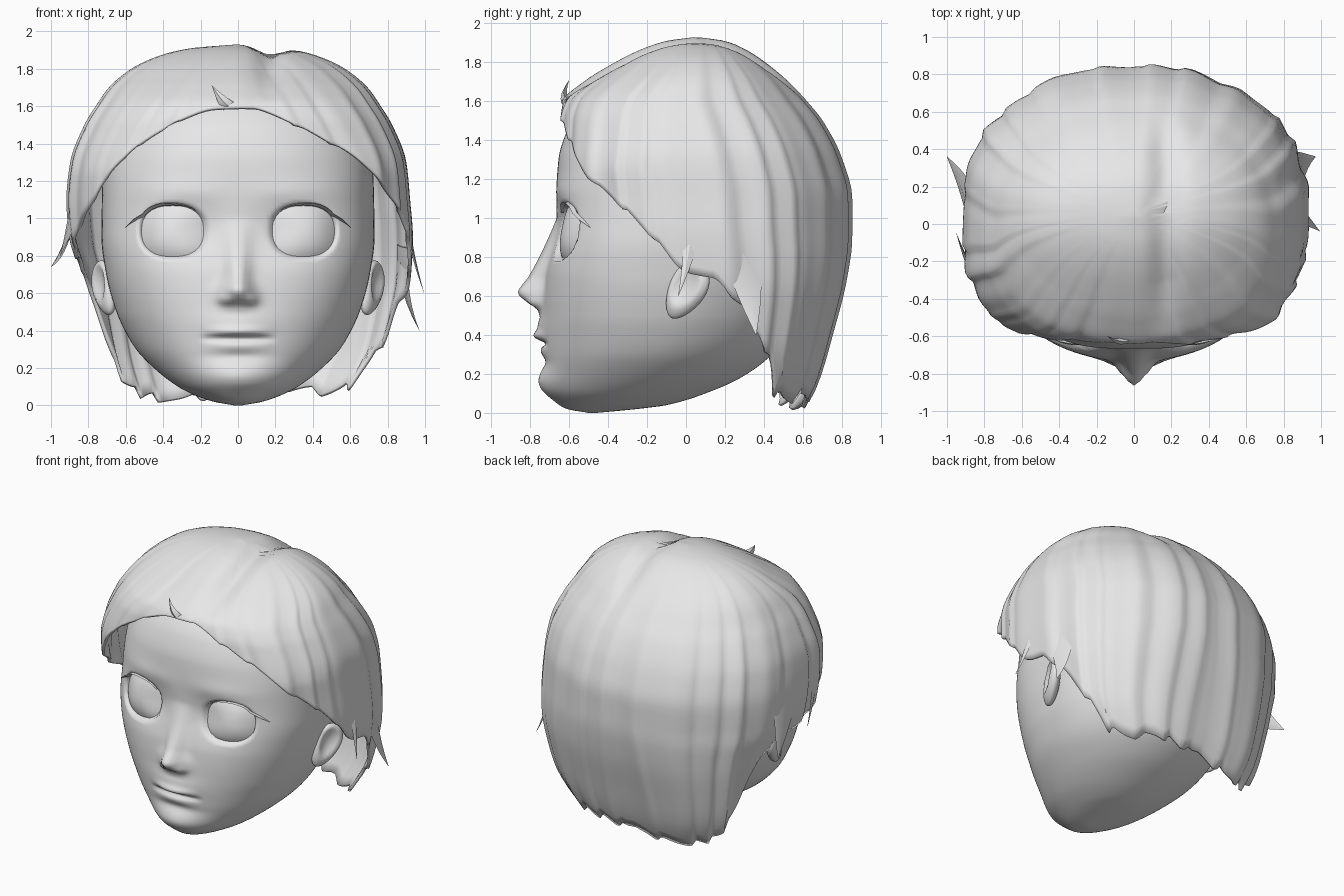
import bpy, bmesh, math
from mathutils import Vector, Matrix

if "Cube" in bpy.data.objects:
    bpy.data.objects.remove(bpy.data.objects["Cube"])

grey = bpy.data.materials.new("plain grey")
grey.diffuse_color = (0.8, 0.8, 0.8, 1)
grey.use_nodes = True
grey.node_tree.nodes["Principled BSDF"].inputs["Base Color"].default_value = grey.diffuse_color


def curve(table, z):
    """Smooth monotone interpolation of (z, value) pairs."""
    if z <= table[0][0]:
        return table[0][1]
    if z >= table[-1][0]:
        return table[-1][1]
    n = len(table)
    s = [(table[i + 1][1] - table[i][1]) / (table[i + 1][0] - table[i][0]) for i in range(n - 1)]
    k = max(i for i in range(n - 1) if table[i][0] <= z)

    def slope(i):
        if i == 0 or i == n - 1:
            return s[0] if i == 0 else s[-1]
        a, b = s[i - 1], s[i]
        return 0 if a * b <= 0 else 2 * a * b / (a + b)
    h = table[k + 1][0] - table[k][0]
    t = (z - table[k][0]) / h
    return ((2*t**3 - 3*t*t + 1) * table[k][1] + (t**3 - 2*t*t + t) * h * slope(k)
            + (3*t*t - 2*t**3) * table[k + 1][1] + (t**3 - t*t) * h * slope(k + 1))


def spow(v, p):
    return math.copysign(abs(v) ** p, v)


def clamp(v):
    return max(0, min(1, v))


def bump(a, sa, b=0, sb=1):
    return math.exp(-(a / sa) ** 2 - (b / sb) ** 2)


def finish(name, bm, recalc=False, angle=40):
    if recalc:
        bmesh.ops.recalc_face_normals(bm, faces=bm.faces[:])
    me = bpy.data.meshes.new(name)
    bm.to_mesh(me)
    bm.free()
    me.materials.append(grey)
    ob = bpy.data.objects.new(name, me)
    bpy.context.collection.objects.link(ob)
    bpy.ops.object.select_all(action='DESELECT')
    ob.select_set(True)
    bpy.context.view_layer.objects.active = ob
    bpy.ops.object.shade_smooth_by_angle(angle=math.radians(angle))
    return ob


def loft(name, rows, closed=True, caps=(True, True), recalc=False, angle=40):
    """Skin a list of point rows, listed from the top down."""
    bm = bmesh.new()
    vs = [[bm.verts.new(p) for p in r] for r in rows]
    n = len(rows[0])
    for i in range(len(rows) - 1):
        for j in range(n if closed else n - 1):
            k = (j + 1) % n
            bm.faces.new((vs[i][j], vs[i + 1][j], vs[i + 1][k], vs[i][k]))
    if caps[0]:
        bm.faces.new(vs[0])
    if caps[1]:
        bm.faces.new(vs[-1][::-1])
    return finish(name, bm, recalc, angle)


# ---- Head: half width, front, back and front squareness by height
HW = [(0, .02), (.02, .13), (.05, .22), (.1, .32), (.2, .45), (.3, .545), (.4, .605), (.5, .65),
      (.7, .705), (.9, .73), (1.2, .725), (1.4, .69), (1.6, .56), (1.72, .4), (1.79, .22), (1.82, .02)]
HF = [(0, -.5), (.02, -.61), (.05, -.66), (.12, -.715), (.19, -.73), (.27, -.735), (.4, -.737),
      (.55, -.733), (.7, -.72), (.8, -.70), (.9, -.68), (1, -.668), (1.15, -.665), (1.3, -.655),
      (1.45, -.61), (1.6, -.5), (1.72, -.34), (1.79, -.17), (1.82, 0)]
HB = [(0, -.46), (.02, -.25), (.04, -.1), (.1, .1), (.18, .28), (.28, .42), (.4, .52), (.6, .6),
      (.9, .66), (1.2, .64), (1.45, .54), (1.6, .42), (1.72, .27), (1.79, .12), (1.82, .02)]
HN = [(0, 1.95), (.3, 2.15), (.6, 2.45), (.9, 2.75), (1.1, 2.6), (1.4, 2.25), (1.8, 2)]
EX, EZ, ERX, ERZ = .35, .932, .165, .136
NOSE = [(.49, 0), (.53, .025), (.57, .085), (.62, .135), (.66, .115), (.7, .088), (.8, .055), (.9, .03), (1, 0)]
NOSE_W = [(.5, .085), (.6, .08), (.7, .06), (1, .06)]


def head_ring(z):
    f, b = curve(HF, z), curve(HB, z)
    return curve(HW, z), (f + b) / 2, (b - f) / 2


def base_y(x, z):
    w, c, b = head_ring(z)
    n = curve(HN, z)
    return c - b * max(0, 1 - abs(x / w) ** n) ** (1 / n)


def hollow(x, z):
    return .032 * bump(abs(x) - .25, .17, z - .94, .13)


def features(x, z):
    """Forward relief of nose, lips, chin, brow and eye sockets."""
    a = abs(x)
    d = curve(NOSE, z) * bump(x, curve(NOSE_W, z))
    d += .028 * bump(a - .07, .035, z - .565, .03)
    lip = max(0, 1 - (x / .21) ** 2)
    d += lip * lip * (.03 * bump(z - .395, .026) + .01 * bump(z - .315, .03))
    d += .025 * bump(x, .16, z - .44, .07) - .026 * lip * bump(z - .357, .016)
    d += .032 * bump(x, .2, z - .15, .07) - .016 * bump(x, .16, z - .26, .035)
    d += .01 * bump(z - 1.14, .06, a - .3, .2) - hollow(x, z)
    r = (abs((a - EX) / ERX) ** 2.4 + abs((z - EZ) / ERZ) ** 2.4) ** (1 / 2.4)
    t = clamp((1.12 - r) / .24)
    return d - .065 * t * t * (3 - 2 * t)


rows = []
N = 160
for i in range(181):
    u = 1 - i / 180
    z = 1.82 * (u - .1 * math.sin(2 * math.pi * u))
    w, c, b = head_ring(z)
    row = []
    for j in range(N):
        t = 2 * math.pi * j / N
        t -= .4 * math.sin(t)
        p = 2 / curve(HN, z) if math.cos(t) > 0 else 1
        x, y = w * spow(math.sin(t), p), c - b * spow(math.cos(t), p)
        if math.cos(t) > 0:
            y -= features(x, z) * min(1, math.cos(t) * 4)
        row.append((x, y, z))
    rows.append(row)
loft("head", rows, angle=70)

# ---- Eyes, lashes and ears, once per side
for side, label in ((1, "right"), (-1, "left")):
    rows = []
    for i in range(13):
        r = .01 + 1.05 * i / 12
        row = []
        for j in range(44):
            a = 2 * math.pi * j / 44
            x = EX + r * ERX * spow(math.cos(a), 2 / 2.4)
            z = EZ + r * ERZ * spow(math.sin(a), 2 / 2.4)
            row.append((side * x, base_y(x, z) + hollow(x, z) + .03 - .05 * (1 - r * r), z))
        rows.append(row if side == 1 else row[::-1])
    loft(label + "_eye", rows, caps=(True, False))

    # Lash: tapered ribbon along the upper lid ending in a wing
    path = []
    for k in range(14):
        a = math.radians(140 - 108 * k / 13)
        path.append((EX + 1.04 * ERX * spow(math.cos(a), .83), EZ + 1.04 * ERZ * spow(math.sin(a), .83)))
    path += [(.55, .985), (.6, .95)]
    rows = [[], [], []]
    for k, (x, z) in enumerate(path):
        m = min(1, k / 8) * (.15 if k == len(path) - 1 else 1)
        y = base_y(x, z) + hollow(x, z)
        rows[0].append((side * x, y + .002, z + .014 * m))
        rows[1].append((side * (x + .01 * m), y - .02 * m - .002, z + .01 * m))
        rows[2].append((side * x, y + .012, z - .004 * m))
    loft(label + "_lash", rows, closed=False, caps=(False, False))

    # Ear: flattened ball with a shallow hollow
    bm = bmesh.new()
    bmesh.ops.create_uvsphere(bm, u_segments=28, v_segments=20, radius=1)
    turn = Matrix.Rotation(math.radians(-24), 3, 'Z') @ Matrix.Rotation(math.radians(-32), 3, 'X')
    for v in bm.verts:
        x, y, z = v.co
        if x > 0:
            x -= .8 * max(0, 1 - (math.hypot(y + .1, z - .15) / .7) ** 2)
        p = turn @ Vector((x * .05, y * .1 * (1 + .25 * z), z * .16)) + Vector((.715, 0, .625))
        v.co = (side * p.x, p.y, p.z)
    finish(label + "_ear", bm, True, 60)

# ---- Hair shell: half width (both sides), front and back by height, hem height by angle
TOP = [(1.1, .915), (1.3, .895), (1.5, .82), (1.6, .76), (1.7, .69), (1.8, .57),
       (1.87, .42), (1.91, .25), (1.93, .01)]
W_R = [(.0, .64), (.15, .73), (.3, .82), (.5, .88), (.7, .92), (.9, .93)] + TOP
W_L = [(.0, .63), (.15, .69), (.3, .74), (.5, .79), (.7, .84), (.9, .9)] + TOP
F = [(0, -.5), (.7, -.58), (1.1, -.65), (1.3, -.665), (1.5, -.66), (1.6, -.63), (1.7, -.52),
     (1.8, -.36), (1.87, -.22), (1.91, -.1), (1.93, .04)]
B = [(0, .6), (.15, .675), (.4, .75), (.7, .825), (.9, .85), (1.1, .85), (1.3, .8), (1.5, .7),
     (1.6, .62), (1.7, .53), (1.8, .41), (1.87, .3), (1.91, .2), (1.93, .06)]
HEM_R = [(0, 1.6), (7, 1.575), (20, 1.47), (35, 1.34), (49, 1.2), (67, 1.04), (79, .87), (86, .73),
         (92, .7), (99, .58), (107, .45), (116, .3), (126, .1), (145, .07), (165, .09), (180, .06)]
HEM_L = [(0, 1.6), (7, 1.59), (20, 1.5), (35, 1.32), (49, 1.12), (65, .97), (78, .85), (88, .78),
         (100, .72), (107, .57), (113, .33), (121, .15), (135, .05), (160, .03), (180, .06)]


def hair_point(deg, u, saw):
    """deg: angle from the front, positive to +x; u: 0 crown, 1 hem."""
    hem = curve(HEM_R if deg >= 0 else HEM_L, abs(deg))
    hem -= (.05 if abs(deg) > 85 else .015) * (saw - .5)
    z = 1.93 - (1.93 - max(.015, hem)) * u ** 1.7
    t = math.radians(deg)
    w, f, b = curve(W_R if deg >= 0 else W_L, z), curve(F, z), curve(B, z)
    if math.cos(t) > 0:
        p = 2 / (2 + 1.2 * clamp((1.75 - z) / .5))
    else:
        p = 2 / (2.1 + (.5 if deg > 0 else .8) * clamp((.9 - z) / .7))
    ripple = 1 + min(1, 2 * u) * (.02 * (saw - .5) + .006 * math.sin(9 * t + 1) + .004 * math.sin(23 * t))
    x = w * spow(math.sin(t), p) * ripple
    y = (f + b) / 2 - (b - f) / 2 * spow(math.cos(t), p) * ripple
    # Parting groove
    z -= .05 * bump(x - .17, .08) * clamp((z - 1.62) / .2)
    return (x, y, z)


def strand(j):
    """Rising 0..1 across each lock, with a short fall so the step is soft."""
    s = (j * LOCKS / M + .25 * math.sin(j * .21)) % 1
    return s / .8 if s < .8 else (1 - s) / .2


M, LOCKS = 216, 22
rows = [[hair_point(-180 + 360 * (j + .5) / M, .02 + .98 * i / 48, strand(j))
         for j in range(M)] for i in range(49)]
hair = loft("hair", rows, caps=(True, False))
thick = hair.modifiers.new("thickness", 'SOLIDIFY')
thick.thickness = .02
thick.offset = -1


# ---- Loose pointed locks at the hem
def lock(name, a, m, b, width, depth):
    a, m, b = Vector(a), Vector(m), Vector(b)
    out = Vector((a.x, a.y, 0)).normalized()
    across = (b - a).cross(out).normalized()
    rows = []
    for i in range(7):
        t = i / 6
        c = a * (1 - t) ** 2 + m * 2 * t * (1 - t) + b * t * t
        k = max(.02, 1 - t ** 1.5)
        rows.append([c + across * width * k, c + out * depth * k, c - across * width * k, c - out * depth * k])
    loft(name, rows, recalc=True, angle=30)


lock("right_front_lock", (.91, .03, .95), (.93, .02, .8), (.995, -.04, .6), .04, .012)
lock("right_back_lock", (.88, .28, .85), (.87, .33, .6), (.97, .36, .4), .1, .015)
lock("left_side_lock", (-.88, .1, 1.05), (-.9, .2, .85), (-1.0, .36, .74), .12, .02)
lock("left_front_lock", (-.84, -.3, 1.2), (-.88, -.25, 1.0), (-.95, -.05, .8), .09, .02)
lock("forehead_tuft", (-.05, -.62, 1.6), (-.09, -.64, 1.63), (-.14, -.6, 1.71), .035, .02)
